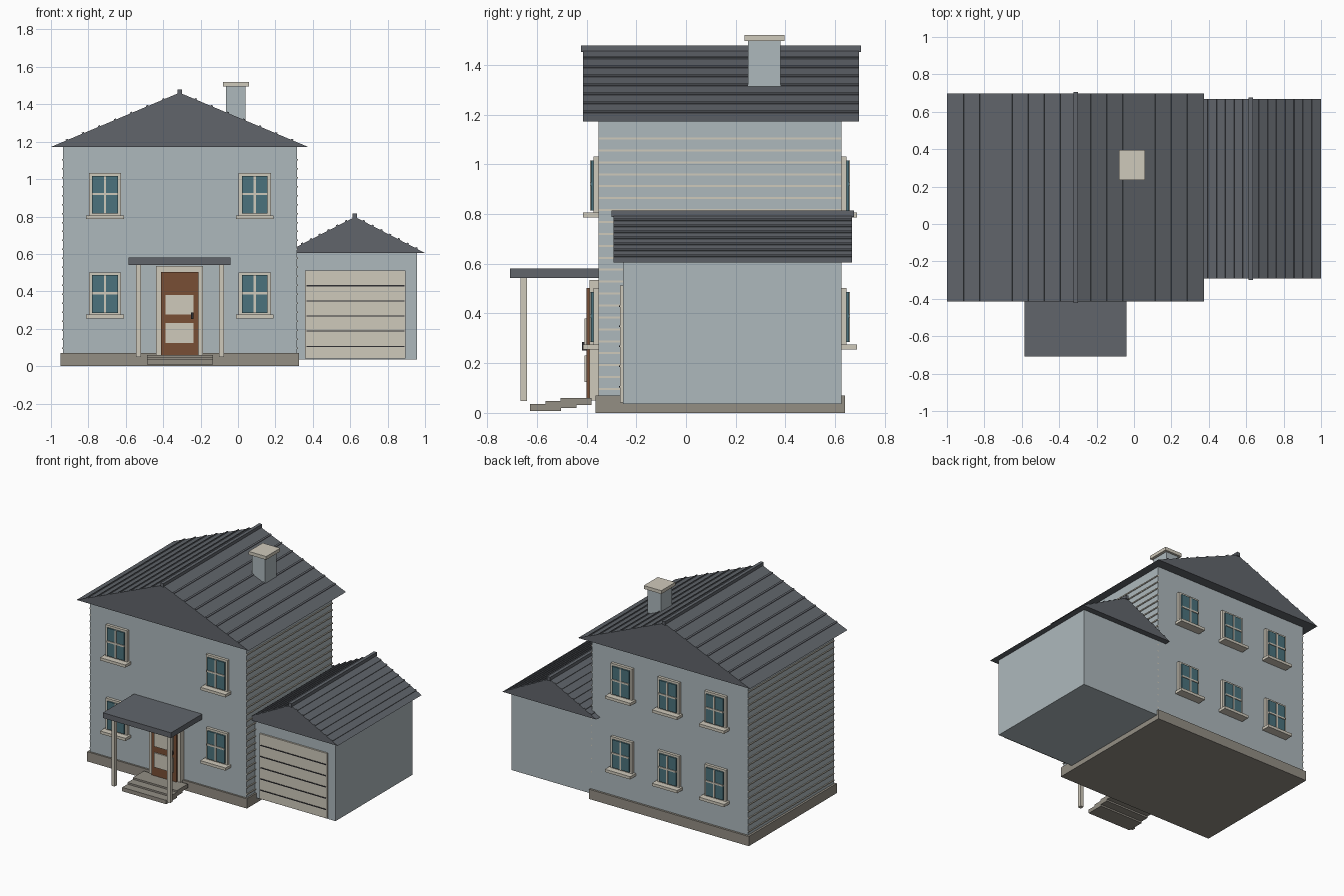
import bpy, bmesh, math
from mathutils import Matrix, Vector

if "Cube" in bpy.data.objects:
    bpy.data.objects.remove(bpy.data.objects["Cube"])


def material(name, r, g, b):
    m = bpy.data.materials.new(name)
    m.diffuse_color = [(c / 255) ** 2.2 for c in (r, g, b)] + [1]
    m.use_nodes = True
    m.node_tree.nodes["Principled BSDF"].inputs["Base Color"].default_value = m.diffuse_color
    return m


WALL = material("wall_blue_grey", 172, 183, 187)
ROOF = material("roof_slate", 97, 101, 107)
TRIM = material("trim_cream", 206, 200, 186)
STONE = material("stone", 146, 141, 131)
WOOD = material("door_wood", 120, 80, 56)
GLASS = material("glass", 76, 114, 124)
DARK = material("dark_metal", 50, 50, 54)


def finish(name, bm, mat):
    bmesh.ops.recalc_face_normals(bm, faces=bm.faces)
    me = bpy.data.meshes.new(name)
    bm.to_mesh(me)
    bm.free()
    me.materials.append(mat)
    ob = bpy.data.objects.new(name, me)
    bpy.context.collection.objects.link(ob)
    return ob


def add_box(bm, x0, x1, y0, y1, z0, z1, rot=Matrix()):
    """Box given by its extents, optionally turned about its own centre."""
    centre = Vector((x0 + x1, y0 + y1, z0 + z1)) / 2
    size = Matrix.Diagonal((x1 - x0, y1 - y0, z1 - z0, 1))
    bmesh.ops.create_cube(bm, size=1, matrix=Matrix.Translation(centre) @ rot @ size)


def boxes(name, mat, *extents):
    bm = bmesh.new()
    for e in extents:
        add_box(bm, *e)
    return finish(name, bm, mat)


def gable_roof(name, cx, half, y0, y1, z0, z1, strips):
    # solid triangular prism
    bm = bmesh.new()
    front = [bm.verts.new((x, y0, z)) for x, z in ((cx - half, z0), (cx + half, z0), (cx, z1))]
    face = bm.faces.new(front)
    ext = bmesh.ops.extrude_face_region(bm, geom=[face], use_keep_orig=True)
    moved = [v for v in ext["geom"] if isinstance(v, bmesh.types.BMVert)]
    bmesh.ops.translate(bm, verts=moved, vec=(0, y1 - y0, 0))
    finish(name, bm, ROOF)
    # thin battens along both slopes
    bm = bmesh.new()
    slope = math.atan2(z1 - z0, half)
    for side in (-1, 1):
        for k in range(1, strips):
            t = k / strips
            x, z = cx + side * half * t, z1 - (z1 - z0) * t
            add_box(bm, x - .006, x + .006, y0, y1, z - .006, z + .006,
                    Matrix.Rotation(side * slope, 4, 'Y'))
    finish(name + "_battens", bm, ROOF)
    boxes(name + "_ridge", ROOF, (cx - .012, cx + .012, y0 - .008, y1 + .008, z1 - .01, z1 + .017))


def window(name, cx, cz, wall_y, out):
    """Window on a wall facing out = -1 (front) or +1 (back)."""
    def part(suffix, mat, depth, *rects):
        ys = sorted((wall_y - out * .005, wall_y + out * depth))
        boxes(name + suffix, mat, *[(cx + a, cx + b, *ys, cz + c, cz + d) for a, b, c, d in rects])
    part("_frame", TRIM, .02, (-.086, .086, -.115, .112))
    part("_glass", GLASS, .03, (-.069, .069, -.105, .096))
    part("_mullions", TRIM, .035, (-.006, .006, -.105, .096), (-.069, .069, -.006, .006))
    part("_sill", TRIM, .063, (-.101, .101, -.134, -.114))


# main house
CX = -.31
boxes("foundation", STONE, (-.95, .326, -.365, .64, 0, .07))
boxes("house_walls", WALL, (-.935, .315, -.352, .625, .07, 1.172))
gable_roof("main_roof", -.3125, .6875, -.415, .697, 1.172, 1.462, 8)

# siding strips on both side walls
boxes("siding_strips", TRIM, *[
    (x - .006, x + .006, -.352, .625, z - .004, z + .004)
    for x in (-.935, .315) for z in [1.104 - .048 * k for k in range(22)]])

# chimney
boxes("chimney", WALL, (-.065, .04, .25, .38, 1.27, 1.5))
boxes("chimney_cap", TRIM, (-.08, .06, .236, .396, 1.496, 1.52))

# garage
boxes("garage_walls", WALL, (.305, .957, -.253, .625, .035, .607))
gable_roof("garage_roof", .625, .375, -.291, .668, .605, .798, 8)
boxes("garage_door", TRIM, (.358, .895, -.265, -.25, .042, .512))
boxes("garage_door_ribs", DARK, *[
    (.365, .89, -.269, -.26, z - .003, z + .003) for z in [.43 - .081 * k for k in range(5)]])

# windows
for floor, cz in (("upper", .92), ("lower", .39)):
    for i, cx in enumerate((-.711, .09)):
        window(f"front_{floor}_window_{i}", cx, cz, -.352, -1)
    for i, cx in enumerate((-.685, -.31, .065)):
        window(f"back_{floor}_window_{i}", cx, cz, .625, 1)

# front door
boxes("door_frame", TRIM, (-.438, -.187, -.388, -.35, .05, .535))
boxes("front_door", WOOD, (-.412, -.212, -.4, -.38, .06, .503))
boxes("door_panels", TRIM, (-.387, -.237, -.408, -.39, .275, .38), (-.387, -.237, -.408, -.39, .125, .23))
boxes("door_handle", DARK, (-.251, -.237, -.418, -.395, .252, .286))

# porch
boxes("porch_canopy", ROOF, (-.585, -.04, -.708, -.35, .542, .58))
boxes("porch_posts", TRIM, *[
    (CX + s * .2225 - .013, CX + s * .2225 + .013, -.666, -.639, .048, .545) for s in (-1, 1)])
boxes("porch_steps", STONE, *[
    (-.487, -.135, -.627 + .061 * k, -.502 + .061 * k, .008 + .012 * k, .036 + .012 * k)
    for k in range(3)])
